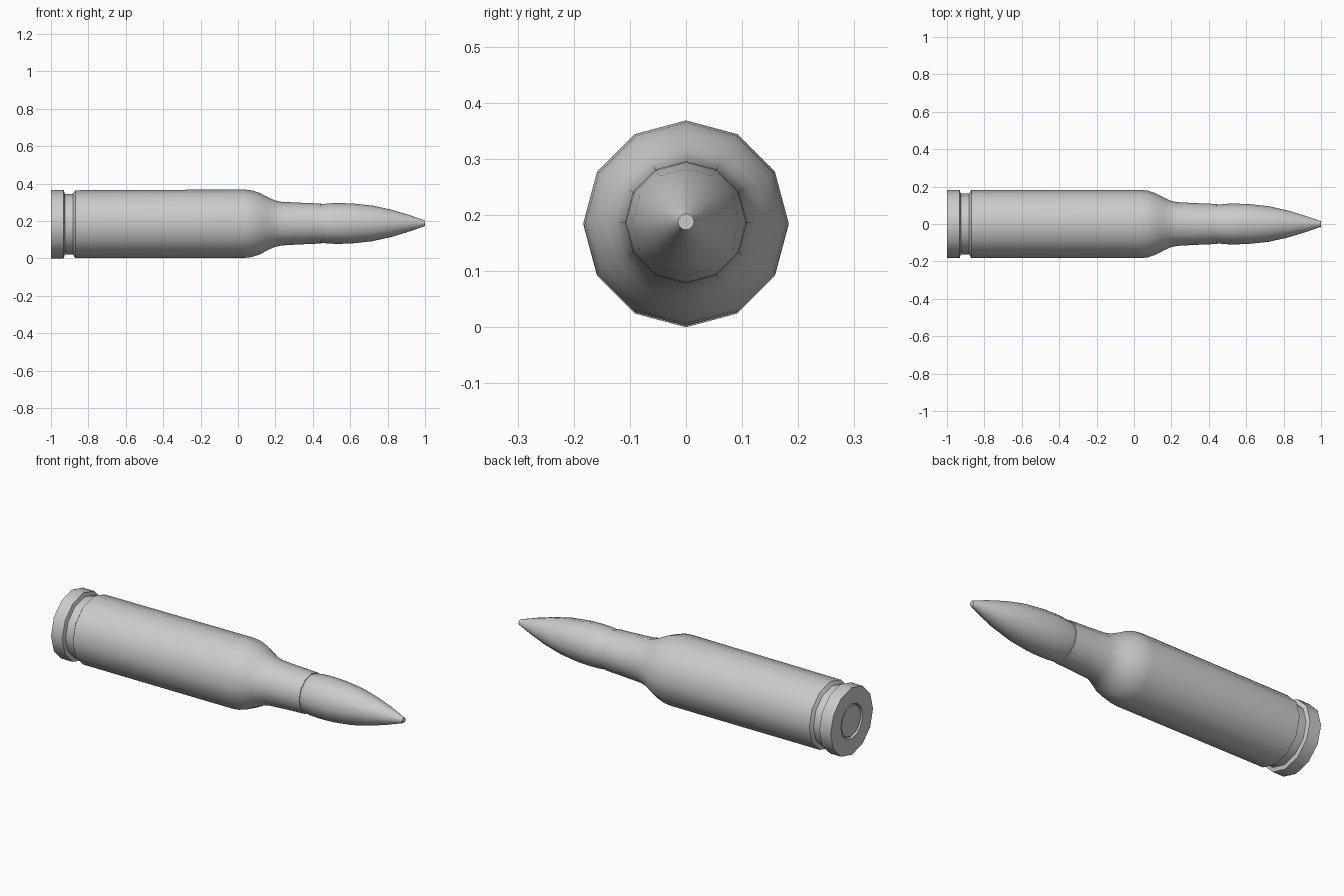
import bpy, bmesh, math

if "Cube" in bpy.data.objects:
    bpy.data.objects.remove(bpy.data.objects["Cube"])

SIDES = 12


def lathe(name, profile):
    """Turn (x, radius) points around the long axis, which rises very slightly to the tip."""
    bm = bmesh.new()
    rings = []
    for x, r in profile:
        zc = 0.1855 + 0.0025 * x
        rings.append([bm.verts.new((x, r * math.cos(a), zc + r * math.sin(a)))
                      for a in (2 * math.pi * i / SIDES for i in range(SIDES))])
    for a, b in zip(rings, rings[1:]):
        for i in range(SIDES):
            j = (i + 1) % SIDES
            bm.faces.new((a[i], a[j], b[j], b[i]))
    bm.faces.new(rings[0])
    bm.faces.new(rings[-1])
    bmesh.ops.recalc_face_normals(bm, faces=bm.faces)
    mesh = bpy.data.meshes.new(name)
    bm.to_mesh(mesh)
    bm.free()
    obj = bpy.data.objects.new(name, mesh)
    bpy.context.collection.objects.link(obj)
    bpy.ops.object.select_all(action='DESELECT')
    obj.select_set(True)
    bpy.context.view_layer.objects.active = obj
    bpy.ops.object.shade_smooth_by_angle(angle=math.radians(35))
    return obj


# Case: primer pocket, rim, extractor groove, body, shoulder, neck and mouth
lathe("case", [
    (-0.975, 0.094), (-1.0, 0.094), (-1.0, 0.183), (-0.932, 0.183),
    (-0.926, 0.162), (-0.882, 0.162), (-0.87, 0.181),
    (0.03, 0.183), (0.07, 0.179), (0.115, 0.165), (0.16, 0.141),
    (0.195, 0.125), (0.23, 0.117), (0.32, 0.112), (0.443, 0.107),
    (0.443, 0.099)])

# Primer cap set in the base
lathe("primer", [(-0.975, 0.088), (-0.992, 0.088), (-0.996, 0.083)][::-1])

# Pointed tip seated in the neck
lathe("projectile", [
    (0.42, 0.099), (0.445, 0.103), (0.49, 0.108), (0.54, 0.109), (0.61, 0.107),
    (0.72, 0.095), (0.82, 0.073), (0.91, 0.046), (0.965, 0.027),
    (1.0, 0.0145)])
